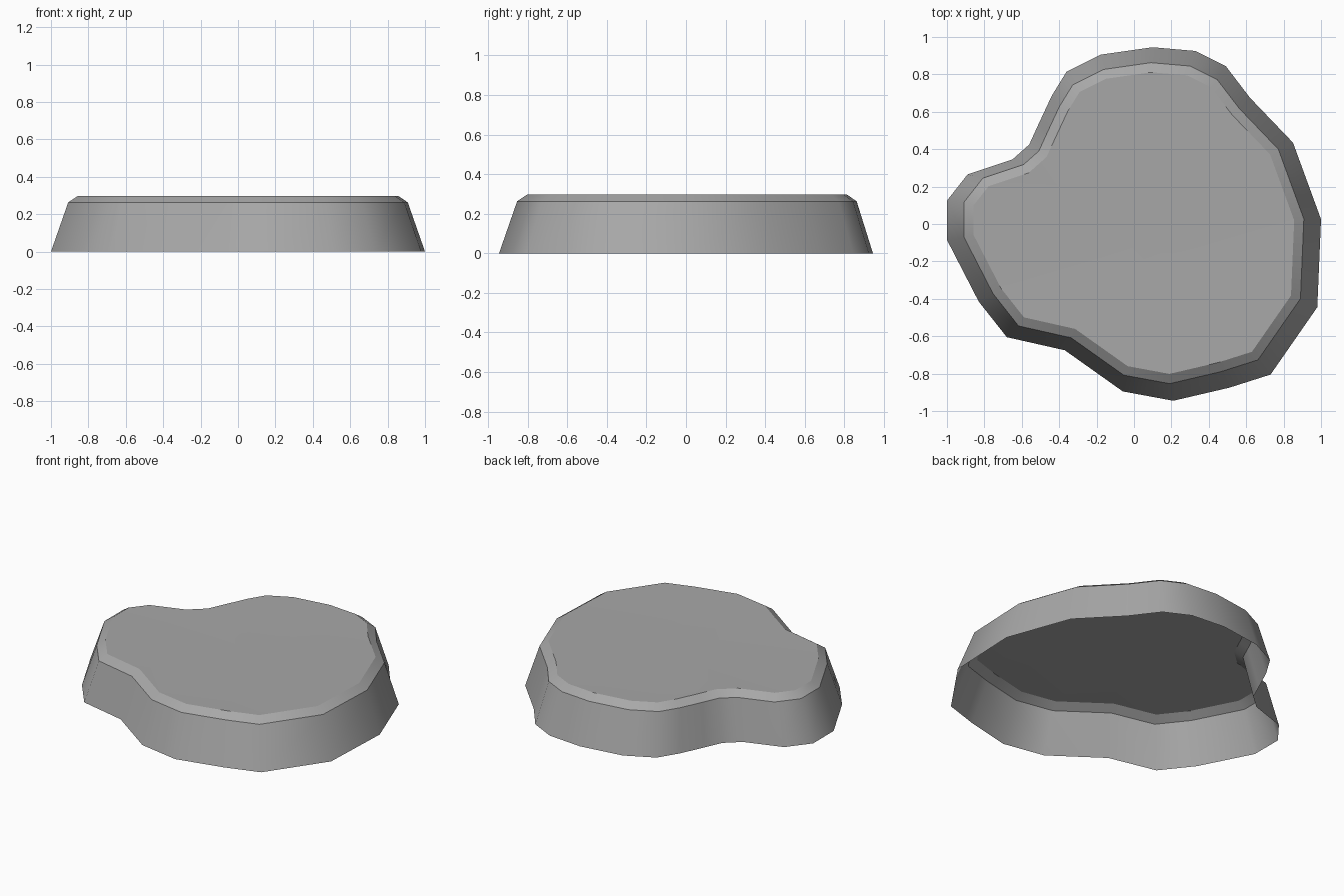
import bpy
import bmesh
from mathutils import Vector

cube = bpy.data.objects.get("Cube")
if cube:
    bpy.data.objects.remove(cube, do_unlink=True)

# Base outline, counter-clockwise
OUTLINE = [
    (1, .03), (.85, .44), (.62, .68), (.49, .85), (.33, .93), (.1, .95),
    (-.18, .91), (-.36, .82), (-.44, .69), (-.51, .54), (-.56, .43),
    (-.65, .35), (-.89, .27), (-1, .13), (-1, -.08), (-.83, -.41),
    (-.68, -.6), (-.37, -.67), (-.06, -.89), (.21, -.94), (.51, -.87),
    (.73, -.8), (.98, -.44),
]
BASE_SHIFT = Vector((0, -.005))
RIM_SCALE = .908
RIM_HEIGHT = .263
TOP_HEIGHT = .298
BEVEL_WIDTH = .051
DISH_DEPTH = .01


def inset_outline(points, distance):
    """Move every side of a closed outline inward by the same distance."""
    result = []
    for i, point in enumerate(points):
        before = (point - points[i - 1]).normalized()
        after = (points[(i + 1) % len(points)] - point).normalized()
        normal_a = Vector((-before.y, before.x))
        normal_b = Vector((-after.y, after.x))
        miter = (normal_a + normal_b).normalized()
        result.append(point + miter * distance / miter.dot(normal_a))
    return result


def add_ring(bm, points, height):
    return [bm.verts.new((p.x, p.y, height)) for p in points]


def bridge(bm, lower, upper):
    for i in range(len(lower)):
        bm.faces.new((lower[i - 1], lower[i], upper[i], upper[i - 1]))


def mark_sharp(bm, ring):
    for i, vert in enumerate(ring):
        bm.edges.get((ring[i - 1], vert)).smooth = False


def make_material(name, colour):
    material = bpy.data.materials.new(name)
    material.use_nodes = True
    material.diffuse_color = colour
    shader = material.node_tree.nodes["Principled BSDF"]
    shader.inputs["Base Color"].default_value = colour
    return material


# Flared wall and bevelled rim, left open underneath
outline = [Vector(p) for p in OUTLINE]
base = [p + BASE_SHIFT for p in outline]
rim = [p * RIM_SCALE for p in outline]
top = inset_outline(rim, BEVEL_WIDTH)

bm = bmesh.new()
base_ring = add_ring(bm, base, 0)
rim_ring = add_ring(bm, rim, RIM_HEIGHT)
top_ring = add_ring(bm, top, TOP_HEIGHT)
bridge(bm, base_ring, rim_ring)
bridge(bm, rim_ring, top_ring)

# Very slightly dished top
centre = bm.verts.new((.08, 0, TOP_HEIGHT - DISH_DEPTH))
for i, vert in enumerate(top_ring):
    bm.faces.new((top_ring[i - 1], vert, centre))

for face in bm.faces:
    face.smooth = True
mark_sharp(bm, rim_ring)
mark_sharp(bm, top_ring)

mesh = bpy.data.meshes.new("rock_platform")
bm.to_mesh(mesh)
bm.free()
mesh.materials.append(make_material("stone grey", (.39, .39, .39, 1)))
platform = bpy.data.objects.new("rock_platform", mesh)
bpy.context.collection.objects.link(platform)
